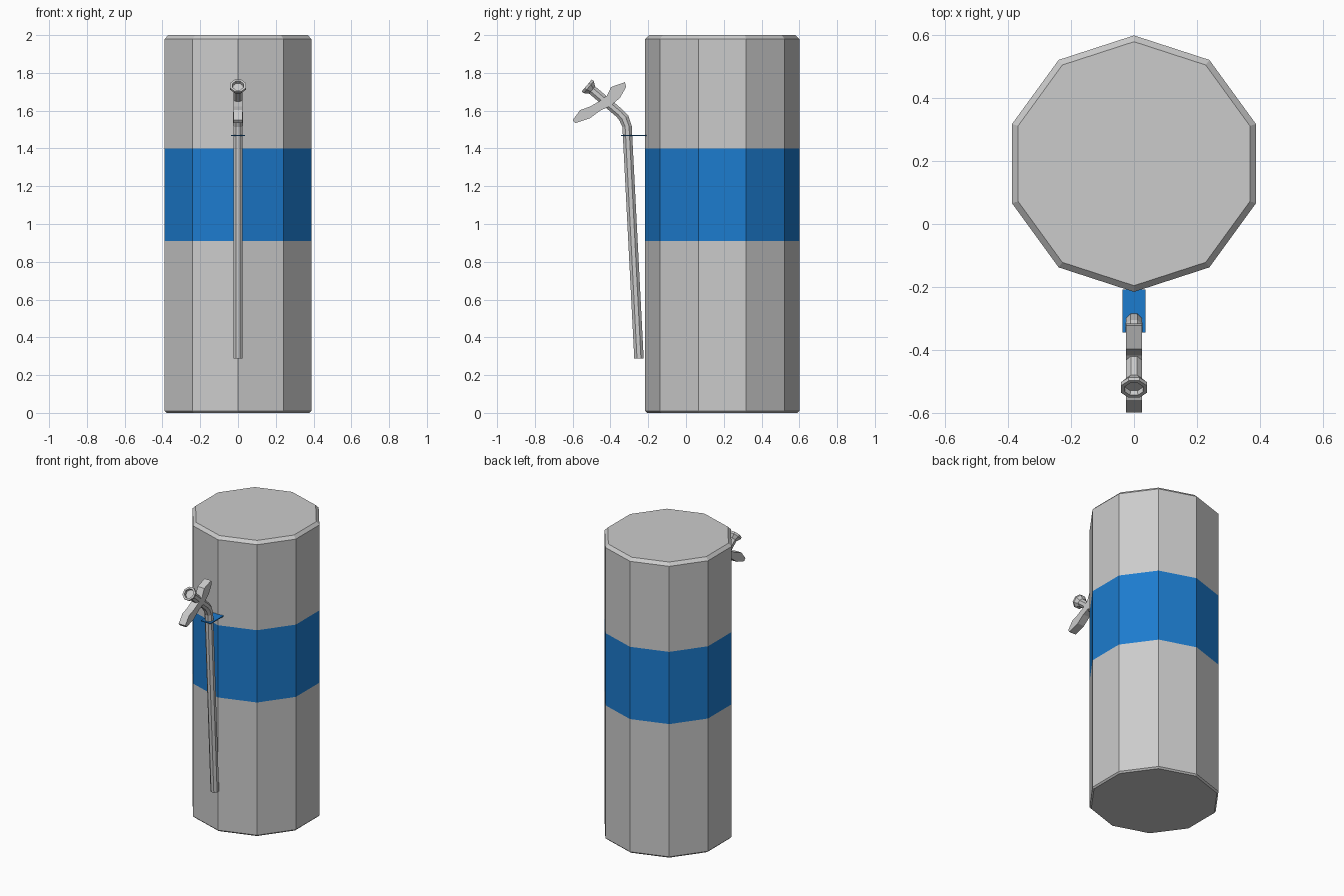
import bpy, bmesh
from math import sin, cos, pi
from mathutils import Vector

if "Cube" in bpy.data.objects:
    bpy.data.objects.remove(bpy.data.objects["Cube"])

blue = bpy.data.materials.new("blue")
blue.diffuse_color = (0.012, 0.2, 0.62, 1)
blue.use_nodes = True
blue.node_tree.nodes["Principled BSDF"].inputs["Base Color"].default_value = blue.diffuse_color


def finish(name, bm, mat=None):
    bmesh.ops.recalc_face_normals(bm, faces=bm.faces)
    me = bpy.data.meshes.new(name)
    bm.to_mesh(me)
    bm.free()
    ob = bpy.data.objects.new(name, me)
    bpy.context.collection.objects.link(ob)
    if mat:
        me.materials.append(mat)
    return ob


def loft(name, rings, sides, start=0.0, caps=(True, True), mat=None):
    """Join polygon rings (y, z, radius, normal tilt) lying along the x = 0 plane."""
    bm = bmesh.new()
    loops = []
    for y, z, r, tilt in rings:
        side = Vector((0, cos(tilt), sin(tilt)))
        loop = []
        for i in range(sides):
            a = start + 2 * pi * i / sides
            loop.append(bm.verts.new(Vector((r * cos(a), y, z)) + side * r * sin(a)))
        loops.append(loop)
    for a, b in zip(loops, loops[1:]):
        for i in range(sides):
            j = (i + 1) % sides
            bm.faces.new((a[i], a[j], b[j], b[i]))
    if caps[0]:
        bm.faces.new(loops[0][::-1])
    if caps[1]:
        bm.faces.new(loops[-1])
    return finish(name, bm, mat)


def drum(name, profile, caps, mat=None):
    loft(name, [(0.192, z, r, 0) for z, r in profile], 10, pi / 2, caps, mat)


# Ten-sided tank in three sections
drum("tank_lower", [(0, 0.398), (0.01, 0.408), (0.91, 0.408)], (True, False))
drum("tank_band", [(0.91, 0.408), (1.4, 0.408)], (False, False), blue)
drum("tank_upper", [(1.4, 0.408), (1.98, 0.408), (2, 0.388)], (False, True))

# Bent pipe with flared, recessed nozzle; t is the tilt of the upper section
t = 0.87
d = Vector((-sin(t), cos(t)))
tip = Vector((-0.524, 1.732))


def at(offset, r):
    p = tip + d * offset
    return (p.x, p.y, r, t)


loft("pipe", [(-0.249, 0.288, 0.027, 0), (-0.312, 1.517, 0.027, 0.14),
              (-0.329, 1.561, 0.029, 0.5), at(-0.225, 0.027), at(-0.035, 0.027),
              at(-0.012, 0.045), at(0.002, 0.045), at(0.002, 0.032), at(-0.015, 0.03)],
     8, pi / 8)

# Crescent lever crossing the upper pipe
outline = [(-0.323, 1.751), (-0.317, 1.725), (-0.35, 1.667), (-0.40, 1.625),
           (-0.455, 1.60), (-0.508, 1.56), (-0.587, 1.534), (-0.6, 1.55),
           (-0.56, 1.603), (-0.508, 1.622), (-0.455, 1.652), (-0.418, 1.68),
           (-0.397, 1.725)]
bm = bmesh.new()
face = bm.faces.new([bm.verts.new((-0.025, y, z)) for y, z in outline])
ext = bmesh.ops.extrude_face_region(bm, geom=[face], use_keep_orig=True)
bmesh.ops.translate(bm, vec=(0.05, 0, 0),
                    verts=[v for v in ext["geom"] if isinstance(v, bmesh.types.BMVert)])
finish("lever", bm)

# Thin bracket plate tying the pipe to the tank
bm = bmesh.new()
bmesh.ops.create_cube(bm, size=1)
bmesh.ops.scale(bm, vec=(0.074, 0.137, 0.007), verts=bm.verts)
bmesh.ops.translate(bm, vec=(0, -0.2765, 1.469), verts=bm.verts)
finish("bracket", bm, blue)
